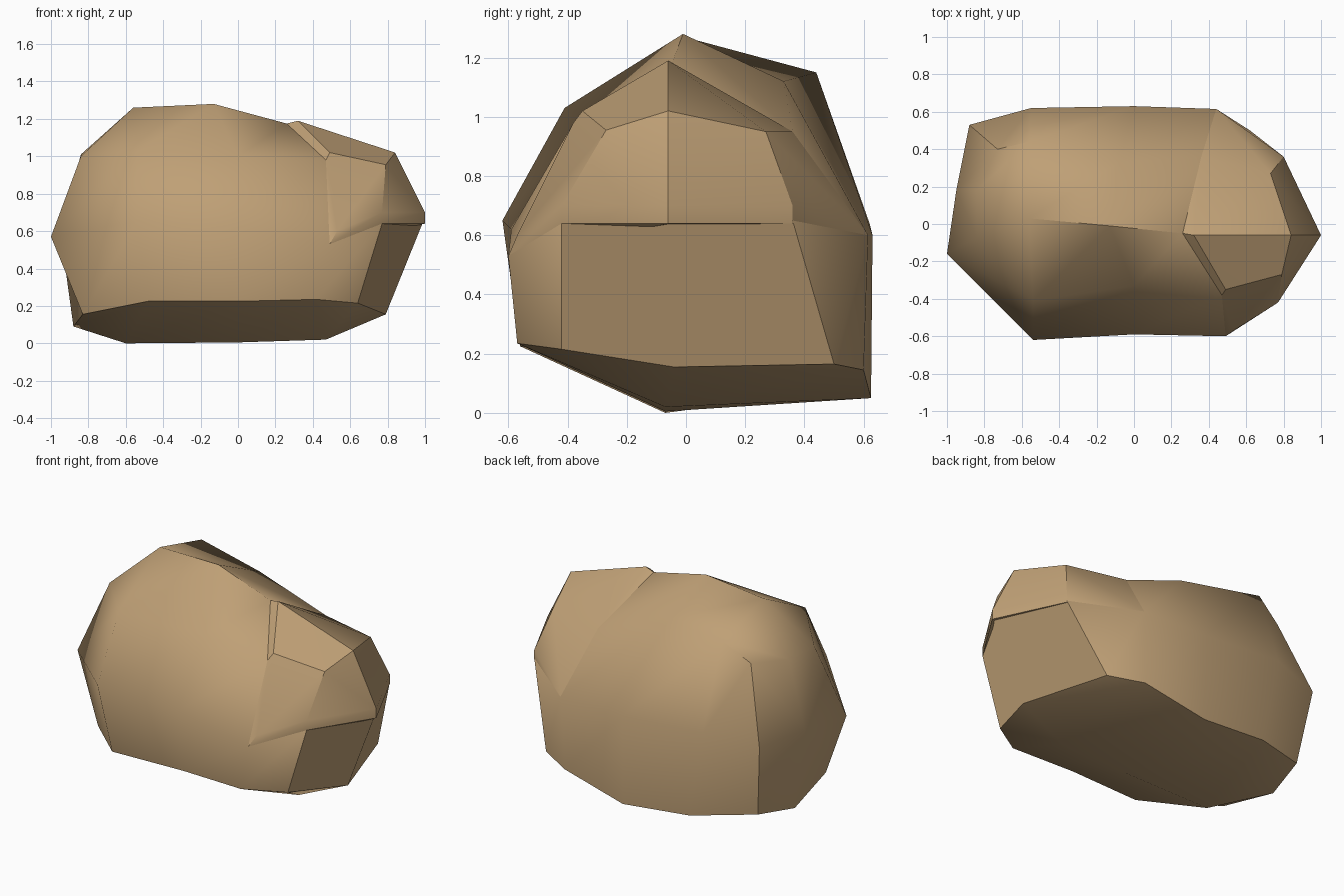
import bpy, bmesh, math

stone = bpy.data.materials.new("sandstone")
stone.diffuse_color = (0.52, 0.35, 0.18, 1)


def finish(bm, name, angle):
    bmesh.ops.recalc_face_normals(bm, faces=bm.faces)
    mesh = bpy.data.meshes.new(name)
    bm.to_mesh(mesh)
    bm.free()
    mesh.materials.append(stone)
    ob = bpy.data.objects.new(name, mesh)
    bpy.context.collection.objects.link(ob)
    bpy.ops.object.select_all(action='DESELECT')
    ob.select_set(True)
    bpy.context.view_layer.objects.active = ob
    bpy.ops.object.shade_smooth_by_angle(angle=math.radians(angle))
    return ob


# Boulder body: cross-sections from left to right, each running from the
# bottom ridge up the front, over the crest and down the back
sections = [
    [(-.88, .18, .09), (-.83, -.20, .155), (-1, -.16, .57), (-.84, -.07, 1.0),
     (-.84, .18, 1.01), (-.73, .40, 1.04), (-.88, .53, .60), (-.82, .46, .14)],
    [(-.60, -.07, 0), (-.48, -.56, .225), (-.54, -.62, .65), (-.54, -.41, 1.03),
     (-.56, .03, 1.26), (-.56, .44, 1.15), (-.55, .62, .64), (-.45, .605, .09)],
    [(0, -.07, .005), (0, -.54, .225), (0, -.59, .62), (0, -.33, 1.0),
     (-.13, -.01, 1.28), (-.08, .33, 1.12), (0, .63, .60), (0, .625, .05)],
    [(.47, -.07, .02), (.42, -.57, .235), (.49, -.60, .53), (.47, -.38, .98),
     (.26, -.05, 1.175), (.36, .36, .95), (.44, .615, .60), (.42, .60, .145)],
    [(.79, -.04, .155), (.64, -.42, .215), (.77, -.42, .64), (.97, -.08, .66),
     (.99, -.06, .65), (.90, .15, .65), (.80, .36, .65), (.62, .50, .165)],
]
bm = bmesh.new()
rings = [[bm.verts.new(p) for p in s] for s in sections]
for a, b in zip(rings, rings[1:]):
    for i in range(8):
        j = (i + 1) % 8
        bm.faces.new((a[i], a[j], b[j], b[i]))
# Left end bulges slightly, right end is flat
tip = bm.verts.new((-.95, .18, .60))
for i in range(8):
    bm.faces.new((rings[0][i], rings[0][(i + 1) % 8], tip))
bm.faces.new(rings[-1])
finish(bm, "boulder_body", 46)

# Raised slab on the right shoulder, meeting the body along a sloped step
slab = [(.32, -.06, 1.19), (.49, -.35, 1.02), (.79, -.27, .955), (.84, -.06, 1.02),
        (.73, .27, .95), (.42, .34, .95), (.53, -.57, .60), (.77, -.42, .70),
        (.77, -.42, .64), (1, -.06, .70), (1, -.06, .64), (.80, .36, .70),
        (.80, .36, .64), (.44, .615, .60),
        (.26, -.05, 1.175), (.47, -.38, .98), (.49, -.60, .53), (.36, .36, .95)]
bm = bmesh.new()
verts = [bm.verts.new(p) for p in slab]
bmesh.ops.convex_hull(bm, input=verts)
bmesh.ops.delete(bm, geom=[v for v in bm.verts if not v.link_faces], context='VERTS')
finish(bm, "shoulder_slab", 25)
